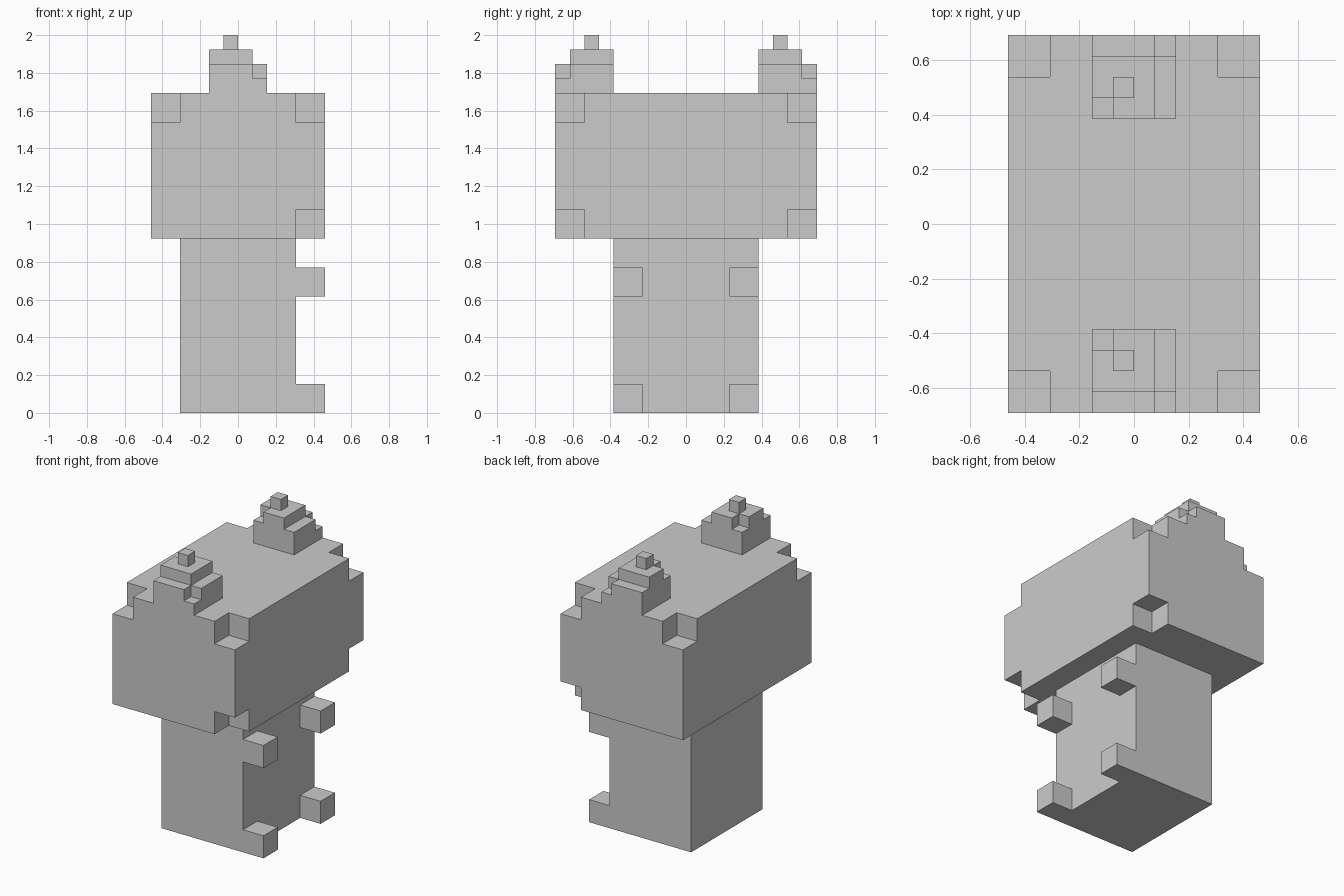
import bpy

if "Cube" in bpy.data.objects:
    bpy.data.objects.remove(bpy.data.objects["Cube"])

U = 1 / 13  # block unit: the model is 26 units tall


def box(name, x, y, z):
    """Block spanning the given (min, max) ranges, in units."""
    spans = [sorted(s) for s in (x, y, z)]
    bpy.ops.mesh.primitive_cube_add(size=1, location=[sum(s) / 2 * U for s in spans])
    ob = bpy.context.object
    ob.name = name
    ob.scale = [(s[1] - s[0]) * U for s in spans]
    bpy.ops.object.transform_apply(location=True, rotation=False, scale=True)
    return ob


def notch(ob, x, y, z):
    """Cut a block-shaped bite out of an object."""
    cutter = box("cutter", x, y, z)
    mod = ob.modifiers.new("notch", 'BOOLEAN')
    mod.operation = 'DIFFERENCE'
    mod.solver = 'EXACT'
    mod.object = cutter
    bpy.context.view_layer.objects.active = ob
    bpy.ops.object.modifier_apply(modifier=mod.name)
    bpy.data.objects.remove(cutter)


# Main trunk and overhanging upper block
box("trunk", (-4, 4), (-5, 5), (0, 12))
upper = box("upper_block", (-6, 6), (-9, 9), (12, 22))

for s, side in ((-1, "front"), (1, "back")):
    # Upper block corners: both top corners, and the bottom corner on +x
    notch(upper, (4, 7), (7 * s, 10 * s), (20, 23))
    notch(upper, (-7, -4), (7 * s, 10 * s), (20, 23))
    notch(upper, (4, 7), (7 * s, 10 * s), (11, 14))

    # Pegs on the +x face of the trunk
    box(f"{side}_lower_peg", (4, 6), (3 * s, 5 * s), (0, 2))
    box(f"{side}_upper_peg", (4, 6), (3 * s, 5 * s), (8, 10))

    # Stepped turret with one bitten corner on each tier
    base = box(f"{side}_turret_base", (-2, 2), (5 * s, 9 * s), (22, 24))
    notch(base, (1, 3), (8 * s, 10 * s), (23, 25))
    tier = box(f"{side}_turret_tier", (-2, 1), (5 * s, 8 * s), (24, 25))
    notch(tier, (-3, -1), (4 * s, 6 * s), (23, 26))
    box(f"{side}_turret_tip", (-1, 0), (6 * s, 7 * s), (25, 26))
